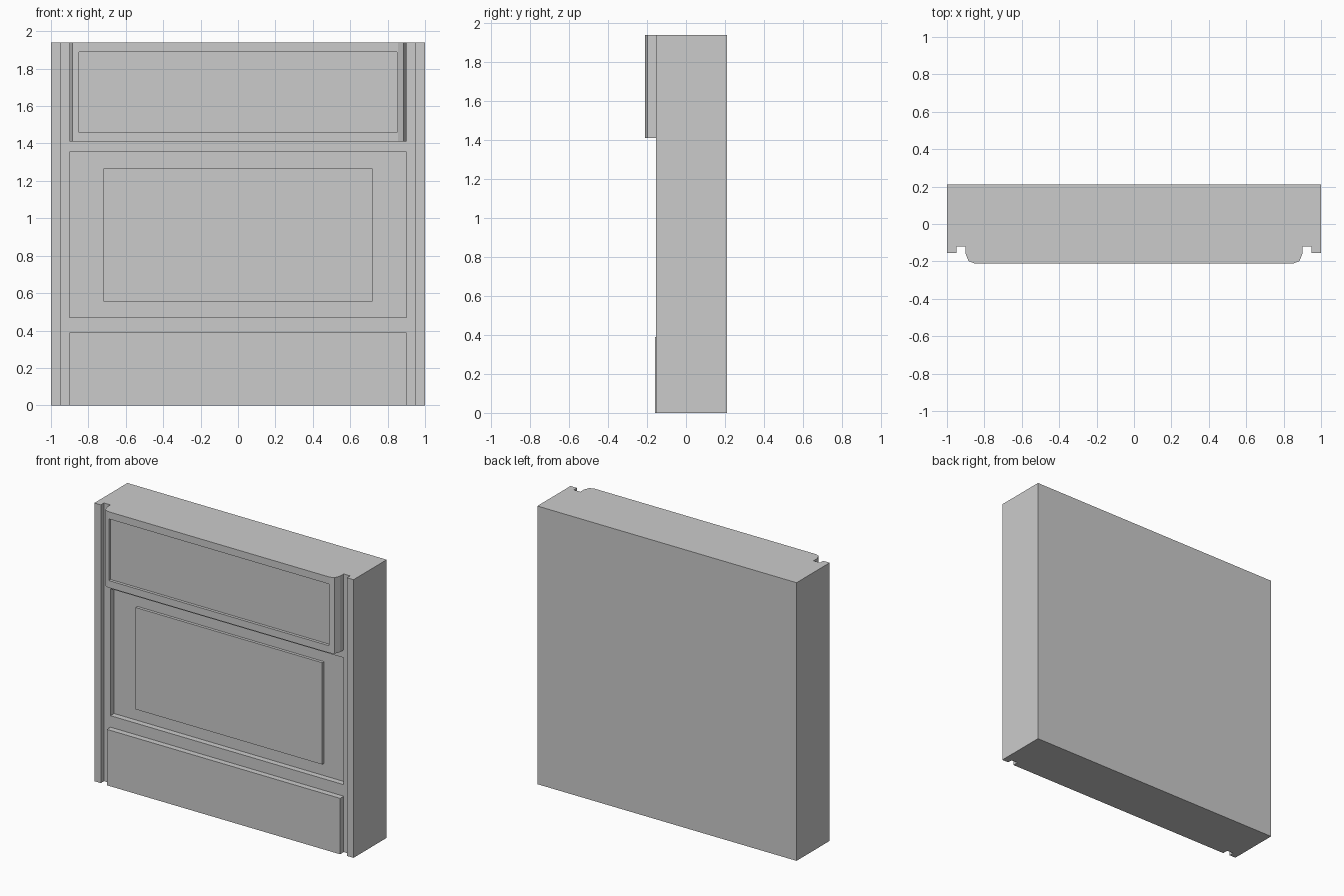
import bpy, bmesh

if "Cube" in bpy.data.objects:
    bpy.data.objects.remove(bpy.data.objects["Cube"])

H = 1.94       # overall height
BED = -0.12    # front plane behind the raised panels


def prism(half, z0, z1):
    """Extrude a mirrored plan profile (right half, back to front) up from z0 to z1."""
    profile = half + [(-x, y) for x, y in reversed(half)]
    bm = bmesh.new()
    base = bm.faces.new([bm.verts.new((x, y, z0)) for x, y in profile])
    top = bmesh.ops.extrude_face_region(bm, geom=[base], use_keep_orig=True)["geom"]
    for v in top:
        if isinstance(v, bmesh.types.BMVert):
            v.co.z = z1
    bmesh.ops.recalc_face_normals(bm, faces=bm.faces[:])
    return bm


def front_face(bm, y):
    """Largest forward-facing face lying at depth y."""
    faces = [f for f in bm.faces
             if all(abs(v.co.y - y) < 1e-4 for v in f.verts)]
    return max(faces, key=lambda f: f.calc_area())


def step(bm, face, half_w, z0, z1, y):
    """Inset a rectangle in the face, then push it to depth y."""
    mid = face.calc_center_median()
    for depth in (mid.y, y):
        face = bmesh.ops.extrude_discrete_faces(bm, faces=[face])["faces"][0]
        for v in face.verts:
            v.co = (half_w if v.co.x > 0 else -half_w, depth,
                    z1 if v.co.z > mid.z else z0)
        mid = face.calc_center_median()
    return face


def finish(bm, name):
    bmesh.ops.recalc_face_normals(bm, faces=bm.faces[:])
    mesh = bpy.data.meshes.new(name)
    bm.to_mesh(mesh)
    bm.free()
    obj = bpy.data.objects.new(name, mesh)
    bpy.context.collection.objects.link(obj)
    return obj


# Wall body with edge strips, sunken middle field and raised centre panel
bm = prism([(1, 0.21), (1, -0.155), (0.95, -0.155), (0.95, BED)], 0, H)
field = step(bm, front_face(bm, BED), 0.90, 0.47, 1.355, -0.08)
step(bm, field, 0.72, 0.555, 1.265, -0.10)
finish(bm, "wall_body")

# Upper panel with rounded sides and a shallow sunken face
bm = prism([(0.90, BED), (0.90, -0.16), (0.885, -0.198), (0.855, -0.21)], 1.41, H)
step(bm, front_face(bm, -0.21), 0.85, 1.46, 1.89, -0.19)
finish(bm, "upper_panel")

# Plain lower panel
finish(prism([(0.90, BED), (0.90, -0.16)], 0, 0.39), "lower_panel")
